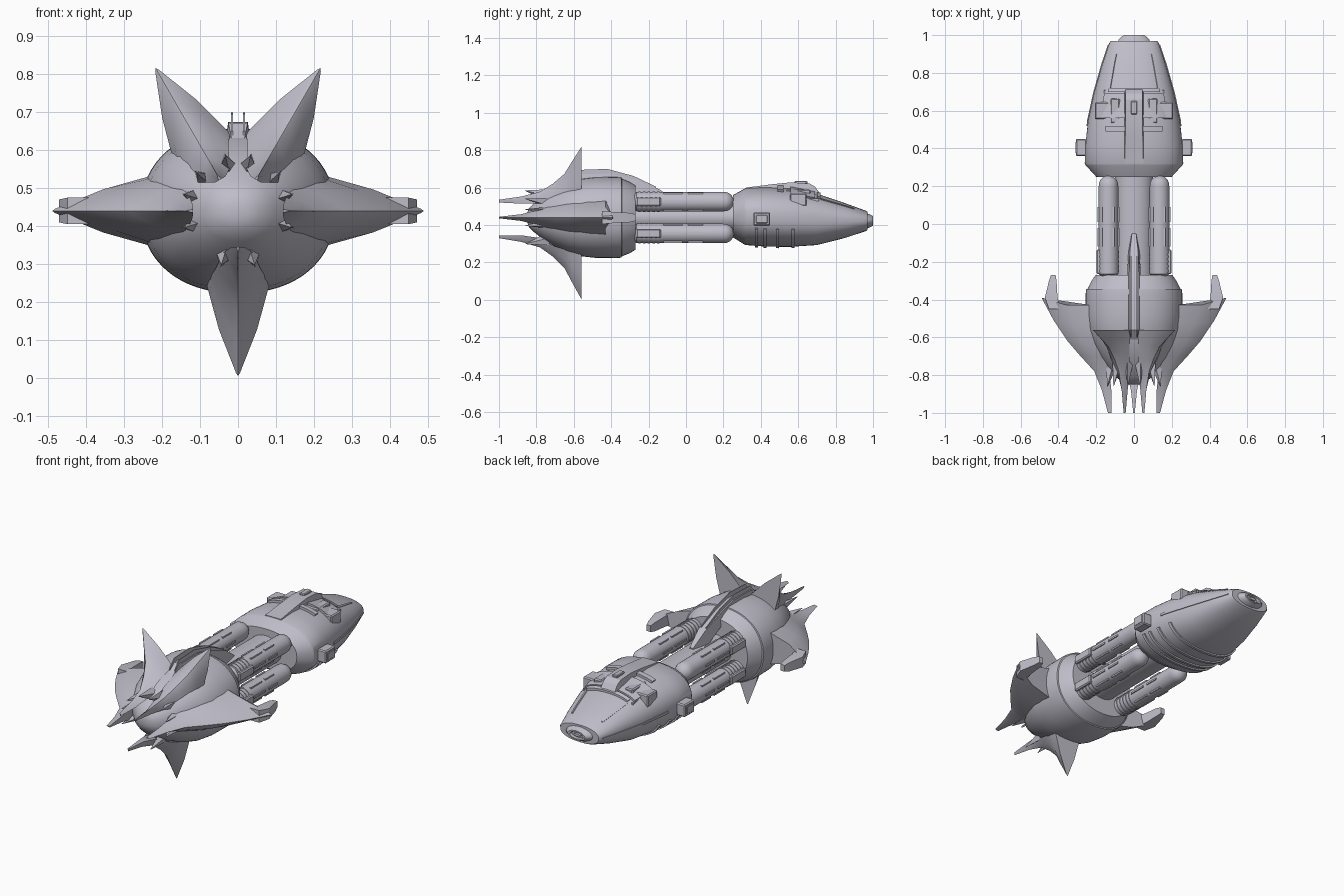
import bpy, bmesh, math
from mathutils import Vector

if "Cube" in bpy.data.objects:
    bpy.data.objects.remove(bpy.data.objects["Cube"], do_unlink=True)

AXIS = 0.44
grey = bpy.data.materials.new("hull_grey")
grey.use_nodes = True
COLOUR = (0.52, 0.51, 0.58, 1)
grey.diffuse_color = COLOUR
grey.node_tree.nodes["Principled BSDF"].inputs["Base Color"].default_value = COLOUR


def finish(name, bm, angle=32):
    bmesh.ops.recalc_face_normals(bm, faces=bm.faces)
    mesh = bpy.data.meshes.new(name)
    bm.to_mesh(mesh)
    bm.free()
    mesh.materials.append(grey)
    obj = bpy.data.objects.new(name, mesh)
    bpy.context.collection.objects.link(obj)
    bpy.ops.object.select_all(action='DESELECT')
    obj.select_set(True)
    bpy.context.view_layer.objects.active = obj
    bpy.ops.object.shade_smooth_by_angle(angle=math.radians(angle))
    return obj


def loft(name, rings, angle=32):
    """Skin a list of equal closed rings and cap both ends."""
    bm = bmesh.new()
    rows = [[bm.verts.new(p) for p in ring] for ring in rings]
    n = len(rows[0])
    for a, b in zip(rows, rows[1:]):
        for i in range(n):
            j = (i + 1) % n
            bm.faces.new((a[i], a[j], b[j], b[i]))
    bm.faces.new(rows[0])
    bm.faces.new(rows[-1])
    return finish(name, bm, angle)


def oval(y, zc, rx, rz, a, power=2.0):
    c, s = math.cos(a), math.sin(a)
    e = 2 / power
    return Vector((rx * math.copysign(abs(c) ** e, c), y,
                   zc + rz * math.copysign(abs(s) ** e, s)))


def tube(name, stations, power=2.0, sides=48, x=0, angle=32):
    return loft(name, [[oval(*st, math.tau * i / sides, power) + Vector((x, 0, 0))
                        for i in range(sides)] for st in stations], angle)


def bar(name, stations, x=0, taper=0.8):
    """Skin trapezoid sections given as y, bottom, top, half width."""
    return loft(name, [[(x - w, y, lo), (x + w, y, lo), (x + w * taper, y, hi),
                        (x - w * taper, y, hi)] for y, lo, hi, w in stations], 20)


def box(name, x, y, z, sx, sy, sz, bevel=0.006):
    bm = bmesh.new()
    bmesh.ops.create_cube(bm, size=1)
    for v in bm.verts:
        v.co = Vector((v.co.x * sx + x, v.co.y * sy + y, v.co.z * sz + z))
    if bevel:
        bmesh.ops.bevel(bm, geom=list(bm.edges), offset=bevel, segments=1, affect='EDGES')
    return finish(name, bm)


# Engine bulb, with a stepped rear collar
BULB = [(-0.85, 0.02), (-0.84, 0.05), (-0.81, 0.08), (-0.76, 0.12), (-0.7, 0.155),
        (-0.63, 0.187), (-0.56, 0.207), (-0.48, 0.216), (-0.37, 0.217), (-0.345, 0.214),
        (-0.343, 0.208), (-0.3, 0.19), (-0.27, 0.172)]
tube("engine_bulb", [(y, AXIS, r * 1.18, r) for y, r in BULB], 2.2, 64)

# Petal fins: y, base radius, ridge radius, half width
SHORT = [(-1, 0.095, 0.11, 0.004), (-0.88, 0.095, 0.13, 0.016), (-0.78, 0.11, 0.16, 0.04),
         (-0.71, 0.15, 0.21, 0.058), (-0.65, 0.17, 0.27, 0.07), (-0.61, 0.18, 0.345, 0.078),
         (-0.56, 0.19, 0.435, 0.084)]
LONG = [(-1, 0.118, 0.138, 0.004), (-0.88, 0.12, 0.17, 0.018), (-0.78, 0.13, 0.21, 0.045),
        (-0.7, 0.16, 0.285, 0.065), (-0.63, 0.19, 0.35, 0.08), (-0.53, 0.21, 0.425, 0.09),
        (-0.43, 0.22, 0.49, 0.095)]


def fin(name, degrees, stations, sweep):
    a = math.radians(degrees)
    out, side = Vector((math.cos(a), 0, math.sin(a))), Vector((-math.sin(a), 0, math.cos(a)))
    rings = []
    for i, (y, base, ridge, w) in enumerate(stations):
        back = sweep * (i / (len(stations) - 1)) ** 4
        outline = [(0, -1), (0.5, -0.6), (0.97, -0.06), (1, 0), (0.97, 0.06), (0.5, 0.6), (0, 1)]
        rings.append([out * (base + (ridge - base) * t) + side * (w * s)
                      + Vector((0, y + back * max(0, t - 0.5) * 2, AXIS)) for t, s in outline])
    loft(name, rings, 25)
    # Thorn teeth beside the fin root
    for s in (-1, 1):
        b = a + s * 0.3
        d = Vector((math.cos(b), 0, math.sin(b)))
        q = Vector((-d.z, 0, d.x))
        foot, tip = d * 0.12 + Vector((0, -0.73, AXIS)), d * 0.148 + Vector((0, -0.86, AXIS))
        loft("fin_tooth", [[foot - q * 0.024, foot + d * 0.035, foot + q * 0.024, foot - d * 0.04],
                           [tip - q * 0.001, tip + d * 0.001, tip + q * 0.001, tip - d * 0.001]])


for label, degrees in (("upper_left", 60), ("upper_right", 120), ("lower", 270)):
    fin(label + "_fin", degrees, SHORT, 0)
for label, degrees in (("left", 0), ("right", 180)):
    fin(label + "_fin", degrees, LONG, 0.04)
    s = 1 if degrees == 0 else -1
    # Winglet behind each wide fin
    loft(label + "_winglet", [[(s * x0, y, AXIS - h), (s * x1, y, AXIS - h),
                               (s * x1, y, AXIS + h), (s * x0, y, AXIS + h)]
                              for y, x0, x1, h in ((-0.45, 0.39, 0.45, 0.035), (-0.39, 0.405, 0.472, 0.03),
                                                   (-0.3, 0.41, 0.45, 0.025), (-0.27, 0.415, 0.44, 0.018))])

# Dorsal spine with twin rails
bar("dorsal_spine", [(-0.62, 0.58, 0.625, 0.022), (-0.56, 0.6, 0.672, 0.035),
                     (-0.4, 0.6, 0.675, 0.036), (-0.28, 0.58, 0.645, 0.036),
                     (-0.14, 0.5, 0.59, 0.03), (-0.05, 0.49, 0.525, 0.015)], 0, 0.72)
for s in (-1, 1):
    bar("spine_rail", [(-0.6, 0.6, 0.65, 0.003), (-0.56, 0.64, 0.695, 0.003), (-0.42, 0.64, 0.7, 0.003),
                       (-0.28, 0.6, 0.662, 0.003), (-0.16, 0.55, 0.605, 0.003)], s * 0.016)

# Connecting shaft
tube("connecting_shaft", [(-0.3, AXIS, 0.1, 0.08), (0.3, AXIS, 0.1, 0.08)])

# Four booster pods with ribbed collars and slats
R = 0.052
for sx in (-1, 1):
    for sz in (-1, 1):
        x, z = sx * 0.135, AXIS + sz * 0.085
        prof = [(-0.28, 0.035), (-0.265, R), (0.195, R)]
        prof += [(0.2 + 0.056 * math.sin(t), R * math.cos(t) + 0.001)
                 for t in (0.3, 0.6, 0.9, 1.2, 1.45)]
        tube("booster_pod", [(y, z, r, r) for y, r in prof], 2, 28, x)
        for i in range(5):
            y = -0.255 + i * 0.025
            tube("pod_rib", [(y, z, R + 0.003, R + 0.003), (y + 0.013, z, R + 0.003, R + 0.003)], 2, 24, x)
        box("pod_block", x + sx * 0.048, -0.2, z, 0.03, 0.13, 0.05)
        for k in range(6):
            a = math.tau * k / 6
            for y, length in ((-0.07, 0.1), (0.05, 0.08)):
                box("pod_slat", x + R * math.cos(a), y, z + R * math.sin(a), 0.01, length, 0.01, 0)

# Forward hull: y, centre height, half width, half height
HULL = [(0.25, 0.447, 0.2, 0.112), (0.31, 0.445, 0.255, 0.148), (0.32, 0.445, 0.261, 0.152),
        (0.42, 0.444, 0.257, 0.159), (0.55, 0.44, 0.243, 0.157), (0.7, 0.43, 0.21, 0.137),
        (0.85, 0.424, 0.167, 0.093), (0.96, 0.422, 0.13, 0.055), (0.97, 0.422, 0.122, 0.049)]
POWER = 2.3
tube("forward_hull", HULL, POWER, 64)
tube("nose_ring", [(0.965, 0.422, 0.085, 0.04), (0.978, 0.422, 0.08, 0.037),
                   (1, 0.422, 0.055, 0.026), (1, 0.422, 0.042, 0.019), (0.985, 0.422, 0.038, 0.016)])
tube("nose_cap", [(0.97, 0.422, 0.026, 0.011), (0.996, 0.422, 0.02, 0.008)])


def hull_at(y):
    for a, b in zip(HULL, HULL[1:]):
        if a[0] <= y <= b[0]:
            t = (y - a[0]) / (b[0] - a[0])
            return [p + (q - p) * t for p, q in zip(a, b)]


def plate(name, y0, y1, a0, a1, rise=0.006, steps=16):
    """Raised strip that follows the hull between two angles."""
    ys = [y0] + [h[0] for h in HULL if y0 < h[0] < y1] + [y1]
    arc = [math.radians(a0 + (a1 - a0) * i / steps) for i in range(steps + 1)]
    rings = []
    for y in ys:
        _, zc, rx, rz = hull_at(y)
        rings.append([oval(y, zc, rx + rise, rz + rise, a, POWER) for a in arc]
                     + [oval(y, zc, rx - 0.008, rz - 0.008, a, POWER) for a in reversed(arc)])
    loft(name, rings)


# Belly ribs, side seams, roof panels
for y in (0.37, 0.415, 0.48, 0.565):
    plate("belly_rib", y, y + 0.016, 200, 340, 0.008, 40)
for a, b in ((-2, 1), (179, 182)):
    plate("side_seam", 0.52, 0.95, a, b, 0.005, 2)
for a, b in ((52, 56), (124, 128)):
    plate("roof_strake", 0.72, 0.9, a, b, 0.005, 2)
plate("window_sill", 0.7, 0.72, 55, 125, 0.012)
plate("roof_panel", 0.56, 0.69, 48, 132, 0.012)
plate("rear_roof_panel", 0.49, 0.52, 58, 122, 0.014)

# Canopy ridge and roof fittings
bar("canopy", [(0.32, 0.55, 0.6, 0.062), (0.46, 0.56, 0.618, 0.058), (0.56, 0.56, 0.628, 0.056),
               (0.66, 0.55, 0.622, 0.056), (0.69, 0.54, 0.605, 0.056), (0.715, 0.53, 0.57, 0.056)])
box("canopy_hatch", 0, 0.615, 0.628, 0.032, 0.07, 0.016, 0.004)

for s in (-1, 1):
    box("shoulder_box", s * 0.165, 0.6, 0.535, 0.085, 0.09, 0.07)
    box("shoulder_step", s * 0.1, 0.6, 0.565, 0.05, 0.13, 0.05)
    box("flank_box", s * 0.28, 0.405, 0.432, 0.056, 0.09, 0.072)
    box("flank_box_cap", s * 0.3, 0.405, 0.432, 0.022, 0.06, 0.045, 0.003)
    box("rear_bracket", s * 0.09, 0.505, 0.585, 0.06, 0.03, 0.03, 0.004)
    box("roof_antenna", s * 0.155, 0.68, 0.535, 0.008, 0.06, 0.012, 0)
